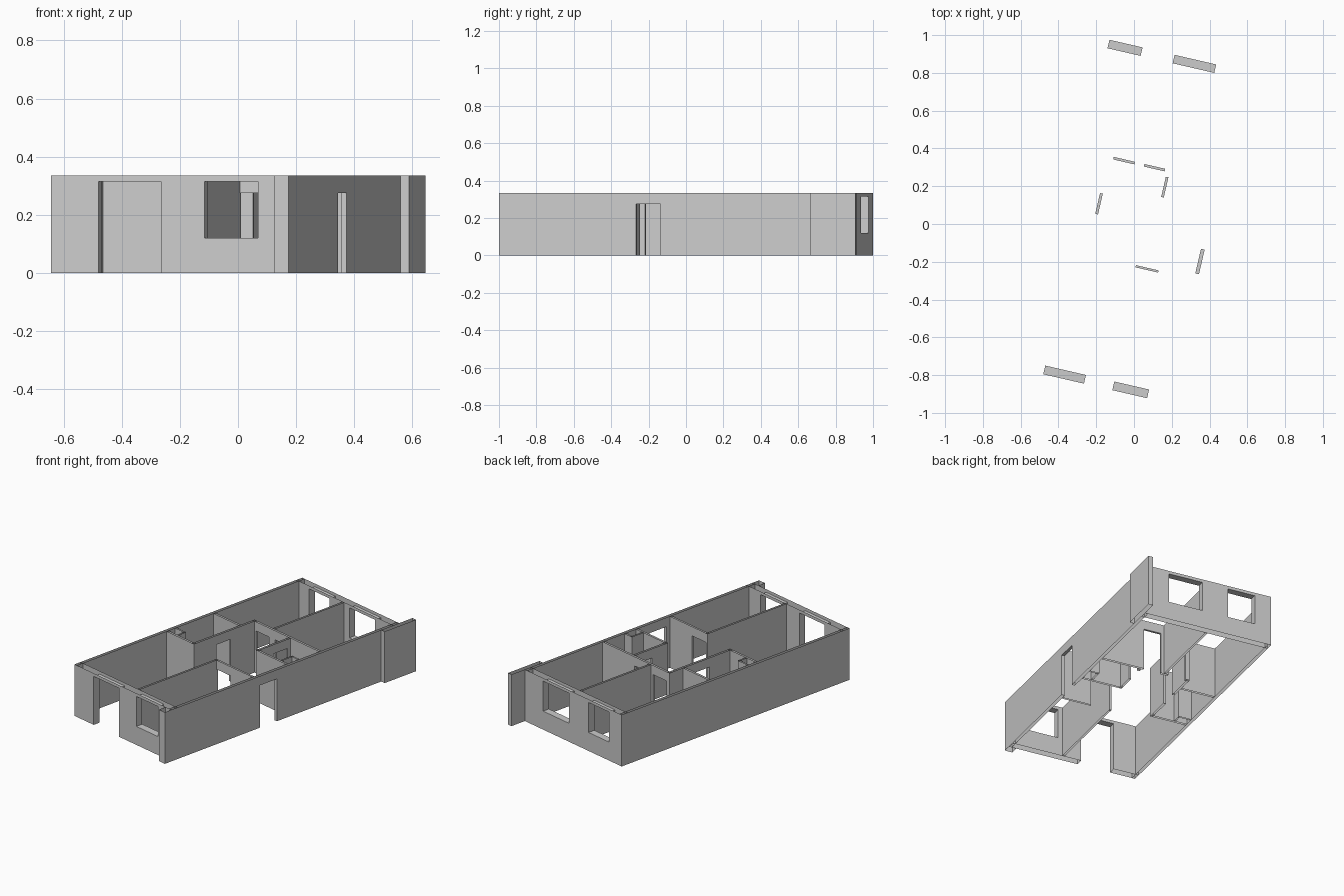
import bpy, bmesh, math
from mathutils import Vector

cube = bpy.data.objects.get("Cube")
if cube:
    bpy.data.objects.remove(cube)

H = 0.335               # wall height
DOOR, HEAD, SILL = 0.275, 0.315, 0.12
TURN = math.radians(-13)

plaster = bpy.data.materials.new("plaster_grey")
plaster.use_nodes = True
GREY = (0.6, 0.6, 0.6, 1)
plaster.diffuse_color = GREY
plaster.node_tree.nodes["Principled BSDF"].inputs["Base Color"].default_value = GREY


def wall(name, axis, start, end, low, high, openings=(), caps=""):
    """Hollow wall, open above and below, along axis with (from, to, bottom, top) openings."""
    bm = bmesh.new()

    def point(s, t, z):
        return Vector((s, t, z) if axis == "x" else (t, s, z))

    def quad(corners, facing):
        face = bm.faces.new([bm.verts.new(point(*c)) for c in corners])
        face.normal_update()
        if face.normal.dot(point(*facing)) < 0:
            face.normal_flip()

    def sheet(s0, s1, z0, z1):
        if s1 - s0 > 1e-4 and z1 - z0 > 1e-4:
            for t, n in ((low, -1), (high, 1)):
                quad([(s0, t, z0), (s1, t, z0), (s1, t, z1), (s0, t, z1)], (0, n, 0))

    def jamb(s, z0, z1, n):
        quad([(s, low, z0), (s, high, z0), (s, high, z1), (s, low, z1)], (n, 0, 0))

    def ledge(s0, s1, z, n):
        quad([(s0, low, z), (s1, low, z), (s1, high, z), (s0, high, z)], (0, 0, n))

    at = start
    for s0, s1, z0, z1 in openings:
        sheet(at, s0, 0, H)
        sheet(s0, s1, 0, z0)
        sheet(s0, s1, z1, H)
        jamb(s0, z0, z1, 1)
        jamb(s1, z0, z1, -1)
        ledge(s0, s1, z1, -1)
        if z0 > 0:
            ledge(s0, s1, z0, 1)
        at = s1
    sheet(at, end, 0, H)
    if "s" in caps:
        jamb(start, 0, H, -1)
    if "e" in caps:
        jamb(end, 0, H, 1)

    bmesh.ops.remove_doubles(bm, verts=bm.verts, dist=1e-5)
    mesh = bpy.data.meshes.new(name)
    bm.to_mesh(mesh)
    bm.free()
    mesh.materials.append(plaster)
    obj = bpy.data.objects.new(name, mesh)
    obj.rotation_euler.z = TURN
    bpy.context.collection.objects.link(obj)


# Outer shell
wall("front_wall", "x", -0.457, 0.395, -0.883, -0.836,
     [(-0.289, -0.068, 0, HEAD), (0.086, 0.275, SILL, HEAD)])
wall("back_wall", "x", -0.457, 0.395, 0.875, 0.921,
     [(-0.346, -0.166, SILL, HEAD), (0.008, 0.234, SILL, HEAD)])
wall("left_side_wall", "y", -0.883, 0.921, -0.457, -0.437)
wall("right_side_wall", "y", -0.883, 0.921, 0.375, 0.395,
     [(-0.182, -0.048, 0, DOOR)])
wall("front_corner_pier", "y", -0.935, -0.883, 0.344, 0.395, caps="s")
wall("back_corner_fin", "y", 0.779, 1.027, 0.395, 0.425, caps="se")

# Front rooms
wall("living_room_partition", "y", -0.836, -0.21, 0.045, 0.058)
wall("front_bedroom_partition", "x", 0.045, 0.375, -0.222, -0.21,
     [(0.059, 0.182, 0, DOOR)], "s")

# Left bathroom with service shaft
wall("left_bath_front_wall", "x", -0.437, -0.197, -0.172, -0.158)
wall("left_bath_back_wall", "x", -0.437, -0.212, 0.2, 0.214)
wall("hall_wall", "y", -0.172, 0.322, -0.212, -0.197,
     [(0.006, 0.119, 0, DOOR)], "s")
wall("left_shaft_back", "x", -0.437, -0.35, -0.105, -0.095)
wall("left_shaft_side", "y", -0.158, -0.095, -0.36, -0.35, caps="e")

# Right bathroom with service shaft
wall("right_bath_side_wall", "y", 0.045, 0.308, 0.108, 0.122,
     [(0.172, 0.282, 0, DOOR)], "s")
wall("right_bath_front_wall", "x", 0.108, 0.375, 0.045, 0.058, caps="s")
wall("right_shaft_back", "x", 0.31, 0.375, 0.14, 0.15)
wall("right_shaft_side", "y", 0.058, 0.15, 0.31, 0.32, caps="e")

# Back bedrooms
wall("back_bedroom_wall", "x", -0.212, 0.375, 0.308, 0.322,
     [(-0.184, -0.069, 0, DOOR), (-0.018, 0.0955, 0, DOOR)], "s")
wall("back_bedroom_partition", "y", 0.322, 0.875, -0.05, -0.037)
